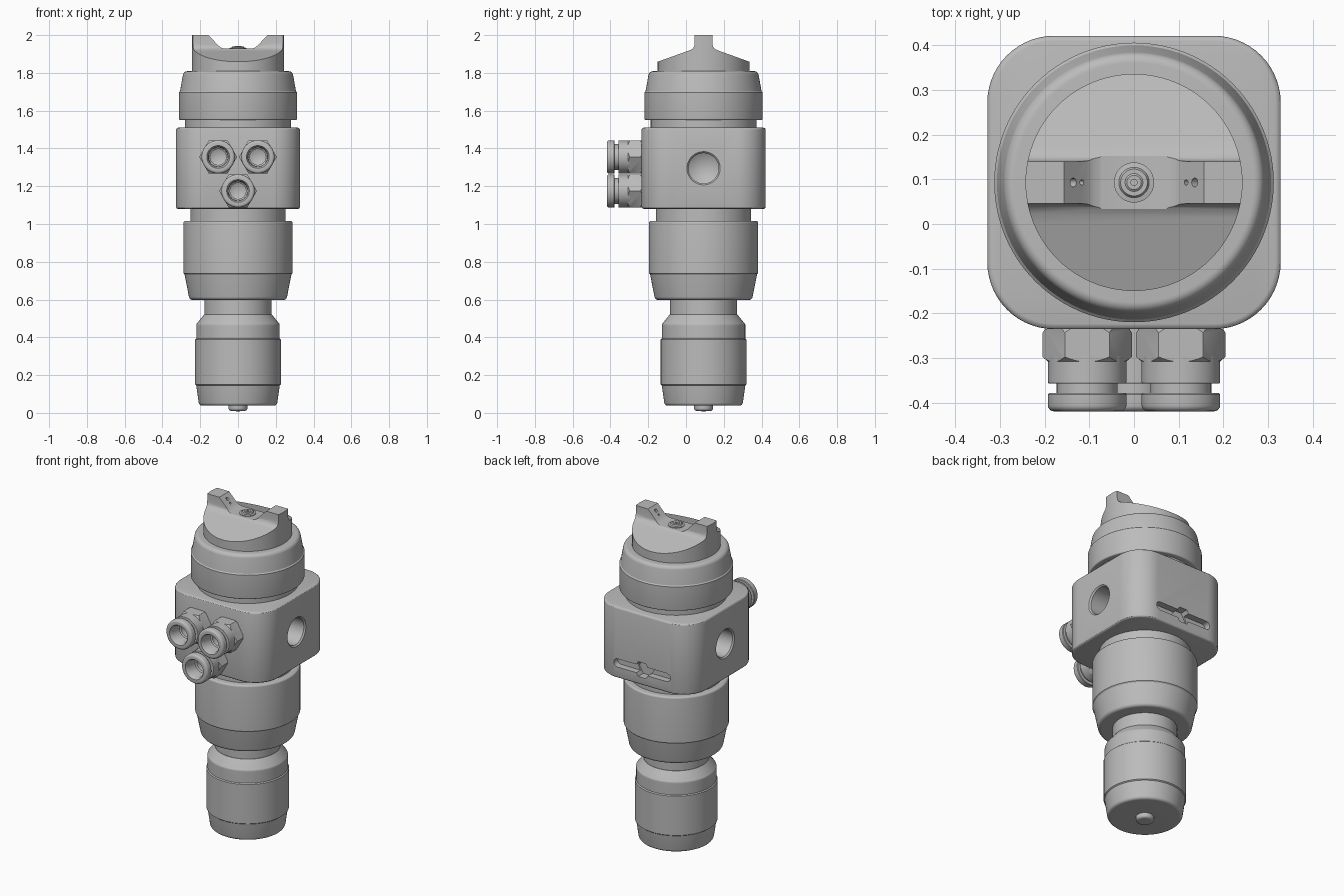
import bpy, bmesh, math
from mathutils import Matrix, Vector

AXIS_Y = 0.093
SEGMENTS = 96

if "Cube" in bpy.data.objects:
    bpy.data.objects.remove(bpy.data.objects["Cube"], do_unlink=True)

metal = bpy.data.materials.new("satin grey metal")
metal.use_nodes = True
GREY = (0.5, 0.5, 0.5, 1)
metal.diffuse_color = GREY
metal.node_tree.nodes["Principled BSDF"].inputs["Base Color"].default_value = GREY


def finish(name, bm, matrix=None):
    """Turn a bmesh into an object made of the metal."""
    bmesh.ops.recalc_face_normals(bm, faces=bm.faces)
    if matrix:
        bm.transform(matrix)
    mesh = bpy.data.meshes.new(name)
    bm.to_mesh(mesh)
    bm.free()
    mesh.materials.append(metal)
    obj = bpy.data.objects.new(name, mesh)
    bpy.context.collection.objects.link(obj)
    return obj


def lathe(name, profile, matrix=None, segments=SEGMENTS):
    """Spin (radius, height) points about z; the ends lie on the axis."""
    bm = bmesh.new()
    verts = [bm.verts.new((r, 0, z)) for r, z in profile]
    edges = [bm.edges.new(pair) for pair in zip(verts, verts[1:])]
    bmesh.ops.spin(bm, geom=verts + edges, cent=(0, 0, 0), axis=(0, 0, 1),
                   angle=math.tau, steps=segments, use_merge=True)
    bmesh.ops.remove_doubles(bm, verts=bm.verts, dist=0.0001)
    return finish(name, bm, matrix or Matrix.Translation((0, AXIS_Y, 0)))


def prism(name, outline, depth, matrix):
    """Extrude a flat outline symmetrically along its local z."""
    bm = bmesh.new()
    face = bm.faces.new([bm.verts.new((a, b, -depth / 2)) for a, b in outline])
    top = bmesh.ops.extrude_face_region(bm, geom=[face])["geom"]
    bmesh.ops.translate(bm, vec=(0, 0, depth),
                        verts=[v for v in top if isinstance(v, bmesh.types.BMVert)])
    return finish(name, bm, matrix)


def boolean(obj, tool, operation="DIFFERENCE"):
    mod = obj.modifiers.new("cut", "BOOLEAN")
    mod.operation, mod.object, mod.solver = operation, tool, "EXACT"
    bpy.context.view_layer.objects.active = obj
    bpy.ops.object.modifier_apply(modifier=mod.name)
    bpy.data.objects.remove(tool, do_unlink=True)


def arc(cr, cz, radius, start, end, steps=5):
    angles = [math.radians(start + (end - start) * i / steps) for i in range(steps + 1)]
    return [(cr + radius * math.cos(a), cz + radius * math.sin(a)) for a in angles]


def hexagon(radius):
    return [(radius * math.cos(i * math.pi / 3), radius * math.sin(i * math.pi / 3))
            for i in range(6)]


def facing(axis, position):
    """Local z is turned to point along the given direction."""
    return Matrix.Translation(position) @ Vector(axis).to_track_quat("Z", "Y").to_matrix().to_4x4()


# Matrices for outlines drawn in the x-z and y-z planes
XZ = Matrix.Rotation(math.pi / 2, 4, "X")
YZ = Matrix(((0, 0, 1, 0), (1, 0, 0, 0), (0, 1, 0, 0), (0, 0, 0, 1)))

# Stacked round sections
lathe("bottom_button", [(0, 0.008)] + [(0.035, 0.01)] + arc(0.035, 0.025, 0.015, -80, 0)
      + [(0.05, 0.05), (0, 0.05)])
lathe("lower_knob", [(0, 0.038), (0.19, 0.038)] + arc(0.19, 0.056, 0.018, -85, -8)
      + [(0.221, 0.145), (0.227, 0.15), (0.227, 0.388), (0.221, 0.393), (0.221, 0.46)]
      + arc(0.21, 0.465, 0.011, 10, 40, 2) + [(0.18, 0.52), (0, 0.52)])
lathe("lower_neck", [(0, 0.5), (0.178, 0.5), (0.178, 0.64), (0, 0.64)])
lathe("middle_sleeve", [(0, 0.598), (0.24, 0.598)] + arc(0.24, 0.618, 0.02, -85, -8)
      + [(0.283, 0.733), (0.289, 0.739), (0.289, 1.005)]
      + arc(0.277, 1.005, 0.012, 15, 90, 4) + [(0, 1.017)])
lathe("middle_neck", [(0, 1), (0.252, 1), (0.252, 1.1), (0, 1.1)])
lathe("upper_neck", [(0, 1.49), (0.28, 1.49), (0.28, 1.57), (0, 1.57)])
lathe("retaining_ring", [(0, 1.55), (0.305, 1.55)] + arc(0.305, 1.558, 0.008, -70, 0, 3)
      + [(0.313, 1.697), (0.307, 1.703)] + arc(0.268, 1.785, 0.024, 10, 90, 7)
      + [(0, 1.809)])

# Rounded square body
bm = bmesh.new()
bmesh.ops.create_cube(bm, size=1)
bmesh.ops.scale(bm, vec=(0.657, 0.657, 0.43), verts=bm.verts)
uprights = [e for e in bm.edges if abs(e.verts[0].co.z - e.verts[1].co.z) > 0.1]
bmesh.ops.bevel(bm, geom=uprights, offset=0.15, segments=14, profile=0.5, affect="EDGES")
rims = [e for e in bm.edges if abs(e.verts[0].co.z - e.verts[1].co.z) < 0.01]
bmesh.ops.bevel(bm, geom=rims, offset=0.012, segments=3, profile=0.5, affect="EDGES")
body = finish("main_body", bm, Matrix.Translation((0, AXIS_Y, 1.295)))

# Drilled side ports with conical bottoms
for side in (-1, 1):
    port = lathe("port_cutter", [(0, -0.17), (0.08, -0.12), (0.08, -0.008), (0.088, 0),
                                 (0.088, 0.05), (0, 0.05)],
                 facing((side, 0, 0), (side * 0.3285, AXIS_Y, 1.295)), 64)
    boolean(body, port)

# Rear slot with a wider middle notch
back = AXIS_Y + 0.3285
slot = arc(0.165, 0, 0.025, -90, 90, 10) + arc(-0.165, 0, 0.025, 90, 270, 10)
for outline, depth in ((slot, 0.08), (hexagon(0.052), 0.1)):
    boolean(body, prism("slot_cutter", outline, depth,
                        Matrix.Translation((0, back, 1.172)) @ XZ))

# Air cap: sloped ridge profile trimmed to a round outline
half = [(0.26, 1.853), (0.07, 1.921), (0.056, 1.93), (0.049, 1.942), (0.047, 1.96), (0.047, 2)]
ridge = [(0.26, 1.78)] + half + [(-y, z) for y, z in reversed(half)] + [(-0.26, 1.78)]
cap = prism("air_cap", ridge, 0.6, Matrix.Translation((0, AXIS_Y, 0)) @ YZ)
boolean(cap, lathe("cap_trim", [(0, 1.79), (0.243, 1.79), (0.243, 2.1), (0, 2.1)]), "INTERSECT")
right = [(0.072, 1.928), (0.09, 1.934), (0.103, 1.944), (0.157, 2), (0.157, 2.1)]
notch = right + [(-x, z) for x, z in reversed(right)]
boolean(cap, prism("cap_notch", notch, 0.6, Matrix.Translation((0, AXIS_Y, 0)) @ XZ))

# Small air holes in the horn slopes
for side in (-1, 1):
    for x, z, r in ((0.136, 1.978, 0.01), (0.117, 1.958, 0.006)):
        hole = lathe("air_hole_cutter", [(0, -0.025), (r, -0.025), (r, 0.03), (0, 0.03)],
                     facing((-side, 0, 1), (side * x, AXIS_Y, z)), 16)
        boolean(cap, hole)

# Centre nozzle
lathe("nozzle_tip", [(0, 1.93), (0.007, 1.93), (0.007, 1.943), (0.016, 1.943), (0.02, 1.94),
                     (0.03, 1.94), (0.034, 1.934), (0.045, 1.932), (0.045, 1.9), (0, 1.9)],
      segments=48)

# Three hose fittings on the front face
FRONT = AXIS_Y - 0.3285
for label, x, z in (("left", 0.105, 1.355), ("right", -0.105, 1.355), ("lower", 0, 1.175)):
    place = facing((0, -1, 0), (x, FRONT, z))
    nut = prism(label + "_fitting_nut", hexagon(0.1), 0.073,
                Matrix.Translation((x, FRONT - 0.0365, z)) @ XZ)
    trim = lathe("nut_trim", [(0, -0.02), (0.088, -0.01), (0.1, 0.008), (0.1, 0.062),
                              (0.086, 0.074), (0, 0.074)], place, 64)
    boolean(nut, trim, "INTERSECT")
    boolean(nut, lathe("bore_cutter", [(0, 0.025), (0.044, 0.045), (0.044, 0.1), (0, 0.1)],
                       place, 48))
    lathe(label + "_fitting_collar",
          [(0, 0.03), (0.042, 0.05), (0.042, 0.1), (0.05, 0.105), (0.052, 0.17), (0.06, 0.184)]
          + arc(0.074, 0.17, 0.014, 90, 0)
          + [(0.088, 0.146), (0.085, 0.143), (0.068, 0.143), (0.068, 0.122), (0.086, 0.122),
             (0.088, 0.119), (0.088, 0.06), (0.06, 0.06), (0.05, 0.02), (0, 0.02)], place, 64)

# Smooth round surfaces, keep edges crisp
for obj in bpy.context.collection.objects:
    obj.select_set(obj.type == "MESH" and metal.name in obj.data.materials)
    if obj.select_get():
        bpy.context.view_layer.objects.active = obj
bpy.ops.object.shade_smooth_by_angle(angle=math.radians(30))
